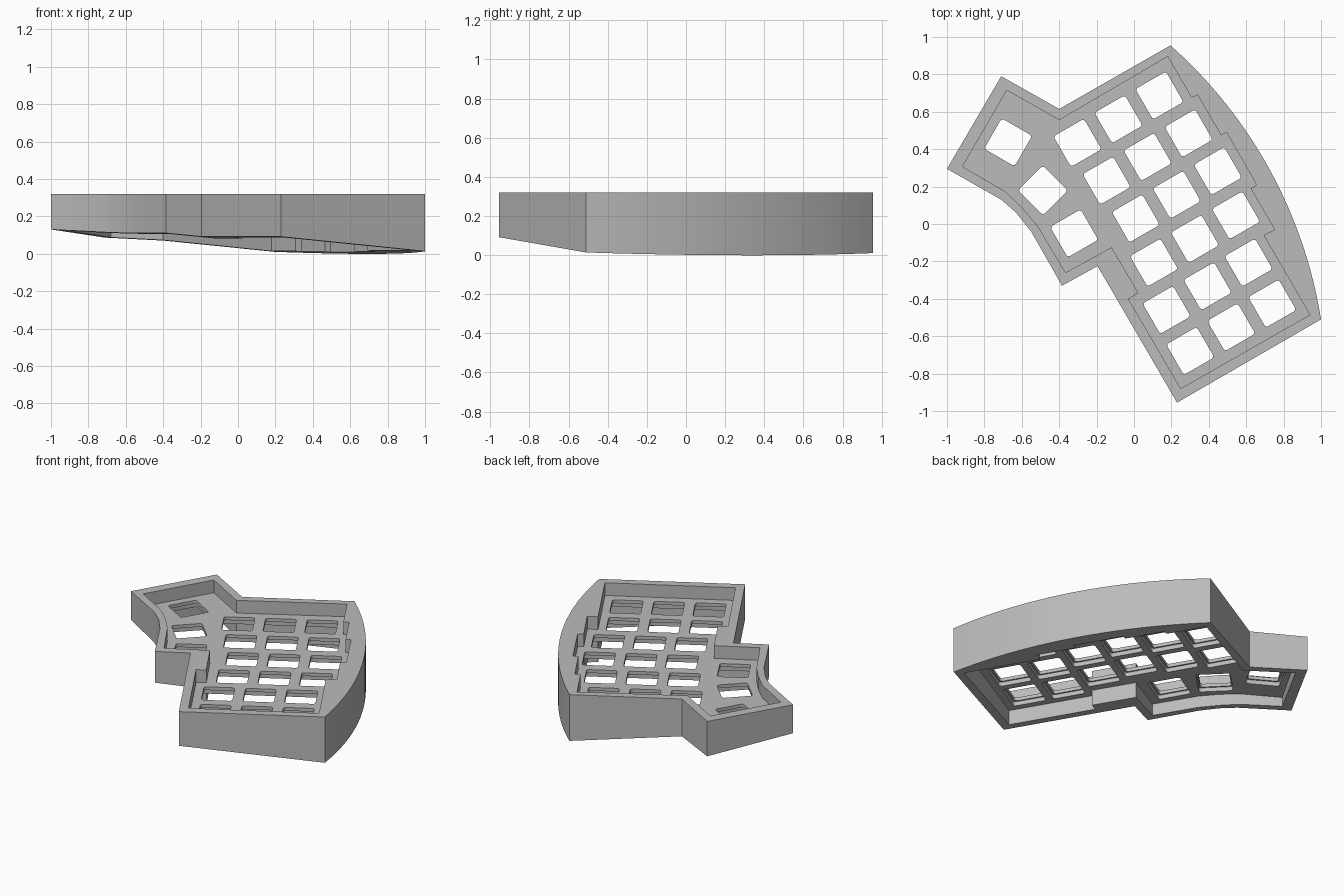
import bpy, bmesh
from math import sin, cos, pi, radians, sqrt
from mathutils import Vector

cube = bpy.data.objects.get("Cube")
if cube:
    bpy.data.objects.remove(cube, do_unlink=True)

TOP, PLATE_TOP, PLATE_BOTTOM = 0.32, 0.235, 0.185
PITCH, STAGGER = 0.253, 0.034
ALONG = Vector((cos(pi / 6), sin(pi / 6)))     # direction along a key column
ACROSS = Vector((sin(pi / 6), -cos(pi / 6)))   # direction from column to column

grey = bpy.data.materials.new("grey plastic")
grey.use_nodes = True
grey.diffuse_color = (0.5, 0.5, 0.5, 1)
grey.node_tree.nodes["Principled BSDF"].inputs["Base Color"].default_value = (0.5, 0.5, 0.5, 1)


def loft(bm, loops):
    """Closed solid through loops of 3D points, listed from bottom to top."""
    rings = [[bm.verts.new(p) for p in loop] for loop in loops]
    n = len(rings[0])
    bm.faces.new(rings[0][::-1])
    bm.faces.new(rings[-1])
    for low, high in zip(rings, rings[1:]):
        for i in range(n):
            j = (i + 1) % n
            bm.faces.new((low[i], low[j], high[j], high[i]))


def at_height(points, z):
    return [(p[0], p[1], z) for p in points]


def make_object(name, bm):
    bmesh.ops.recalc_face_normals(bm, faces=bm.faces)
    mesh = bpy.data.meshes.new(name)
    bm.to_mesh(mesh)
    bm.free()
    mesh.materials.append(grey)
    obj = bpy.data.objects.new(name, mesh)
    bpy.context.collection.objects.link(obj)
    return obj


def bulged_edge(p, q, sagitta, steps):
    """Arc from p to q bulging to the right of travel."""
    p, q = Vector(p), Vector(q)
    half = (q - p).length / 2
    radius = (half ** 2 + sagitta ** 2) / (2 * sagitta)
    u = (q - p).normalized()
    n = Vector((u.y, -u.x))
    result = []
    for i in range(steps + 1):
        t = half * (2 * i / steps - 1)
        rise = sqrt(radius ** 2 - t ** 2) - (radius - sagitta)
        result.append((p + q) / 2 + u * t + n * rise)
    return result


def rounded_square(centre, size, angle, radius=0.016, steps=4):
    points = []
    inner = size / 2 - radius
    for k in range(4):
        corner = Vector((inner, inner))
        for i in range(steps + 1):
            a = pi / 2 * i / steps
            p = corner + Vector((cos(a), sin(a))) * radius
            turn = angle + k * pi / 2
            points.append(Vector(centre) + Vector((p.x * cos(turn) - p.y * sin(turn),
                                                   p.x * sin(turn) + p.y * cos(turn))))
    return points


# Case body with a tilted underside
outline = [(-1.0, 0.295), (-0.71, 0.13), (-0.63, 0.06), (-0.55, -0.04), (-0.385, -0.33),
           (-0.195, -0.225), (0.23, -0.955)]
outline += bulged_edge((1.0, -0.51), (0.195, 0.955), 0.145, 32)
outline += [(-0.4, 0.615), (-0.71, 0.79)]
tilted = [(p[0], p[1], 0.0875 * (0.765 - ALONG.dot(Vector(p)))) for p in outline]
bm = bmesh.new()
loft(bm, [tilted, at_height(outline, TOP)])
case = make_object("keyboard_case", bm)

# Recesses above and below the switch plate
pocket = [(-0.917, 0.307), (-0.69, 0.175), (-0.6, 0.09), (-0.515, -0.01), (-0.366, -0.26),
          (-0.12, -0.125), (0.024, -0.37), (-0.03, -0.4), (0.25, -0.88), (0.94, -0.485),
          (0.693, -0.06), (0.752, -0.03), (0.624, 0.19), (0.655, 0.21), (0.495, 0.49),
          (0.466, 0.473), (0.34, 0.69), (0.308, 0.675), (0.18, 0.895), (-0.4, 0.555),
          (-0.68, 0.715)]
bm = bmesh.new()
loft(bm, [at_height(pocket, PLATE_TOP), at_height(pocket, TOP + 0.1)])
loft(bm, [at_height(pocket, -0.1), at_height(pocket, PLATE_BOTTOM)])
recess_cutter = make_object("recess_cutter", bm)

# Switch openings: six staggered columns of three, and three thumb keys
keys = []
first = Vector((0.136, 0.687))
for column, shift in enumerate((0, 1, 2, 1, -1, -1)):
    for row in range(3):
        centre = first + ACROSS * PITCH * column + ALONG * (STAGGER * shift - PITCH * row)
        keys.append((centre, 30))
keys += [((-0.32, -0.05), 30), ((-0.487, 0.18), 45), ((-0.673, 0.437), 60)]

bm = bmesh.new()
for centre, degrees in keys:
    narrow = rounded_square(centre, 0.188, radians(degrees))
    wide = rounded_square(centre, 0.208, radians(degrees))
    loft(bm, [at_height(wide, PLATE_BOTTOM - 0.03), at_height(wide, PLATE_TOP - 0.022),
              at_height(narrow, PLATE_TOP - 0.022), at_height(narrow, PLATE_TOP + 0.03)])
switch_cutter = make_object("switch_cutter", bm)

# Cut the case, then drop the cutters
bpy.context.view_layer.objects.active = case
case.select_set(True)
for cutter in (recess_cutter, switch_cutter):
    cutter.hide_render = True
    cut = case.modifiers.new(cutter.name, 'BOOLEAN')
    cut.operation = 'DIFFERENCE'
    cut.solver = 'EXACT'
    cut.object = cutter
    bpy.ops.object.modifier_apply(modifier=cut.name)
    bpy.data.objects.remove(cutter, do_unlink=True)

bpy.ops.object.shade_smooth_by_angle(angle=radians(25))
